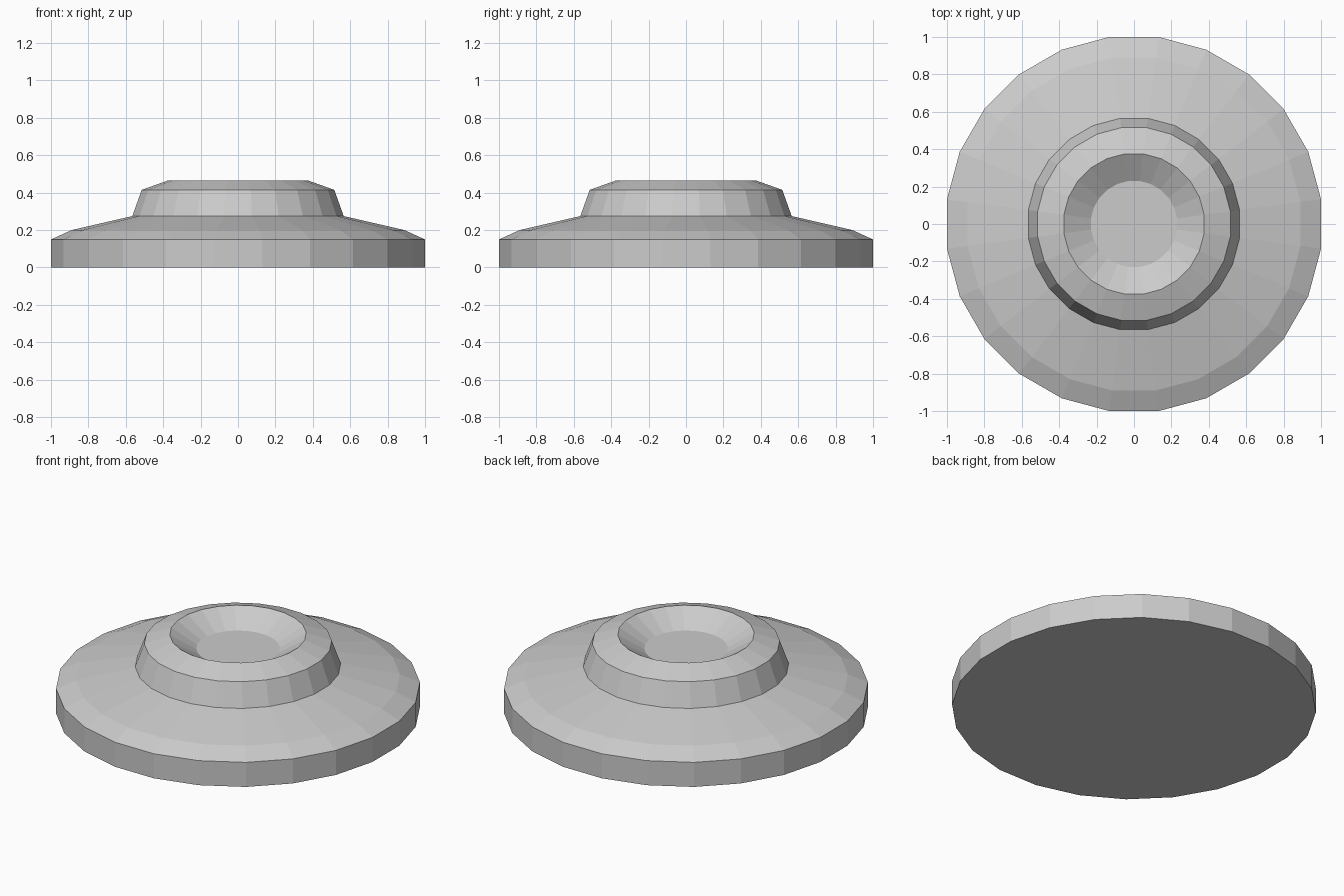
import bpy, bmesh
from math import pi, cos, sin

cube = bpy.data.objects.get("Cube")
if cube:
    bpy.data.objects.remove(cube, do_unlink=True)

SIDES = 24
FLAT = cos(pi / SIDES)  # flat sides face the axes

grey = bpy.data.materials.new("light_grey")
grey.use_nodes = True
colour = (0.6, 0.6, 0.6, 1)
grey.diffuse_color = colour
grey.node_tree.nodes["Principled BSDF"].inputs["Base Color"].default_value = colour


def lathe(name, profile, cap_start=False, cap_end=False):
    """Turn a profile of (distance to flat side, height) around z."""
    bm = bmesh.new()
    rings = []
    for r, z in profile:
        angles = [(i + 0.5) * 2 * pi / SIDES for i in range(SIDES)]
        rings.append([bm.verts.new((r / FLAT * cos(a), r / FLAT * sin(a), z))
                      for a in angles])
    for low, high in zip(rings, rings[1:]):
        for i in range(SIDES):
            j = (i + 1) % SIDES
            bm.faces.new((low[i], low[j], high[j], high[i]))
    if cap_start:
        bm.faces.new(rings[0][::-1])
    if cap_end:
        bm.faces.new(rings[-1])
    mesh = bpy.data.meshes.new(name)
    bm.to_mesh(mesh)
    bm.free()
    mesh.materials.append(grey)
    obj = bpy.data.objects.new(name, mesh)
    bpy.context.collection.objects.link(obj)
    return obj


# Wide base: flat underside, upright rim, bevel and shallow slope
lathe("base_disc", [(1, 0), (1, 0.15), (0.89, 0.2), (0.565, 0.275)], cap_start=True)

# Raised collar with a chamfered top and a dished centre
lathe("raised_collar", [(0.565, 0.275), (0.515, 0.415), (0.375, 0.465), (0.23, 0.378)],
      cap_end=True)
